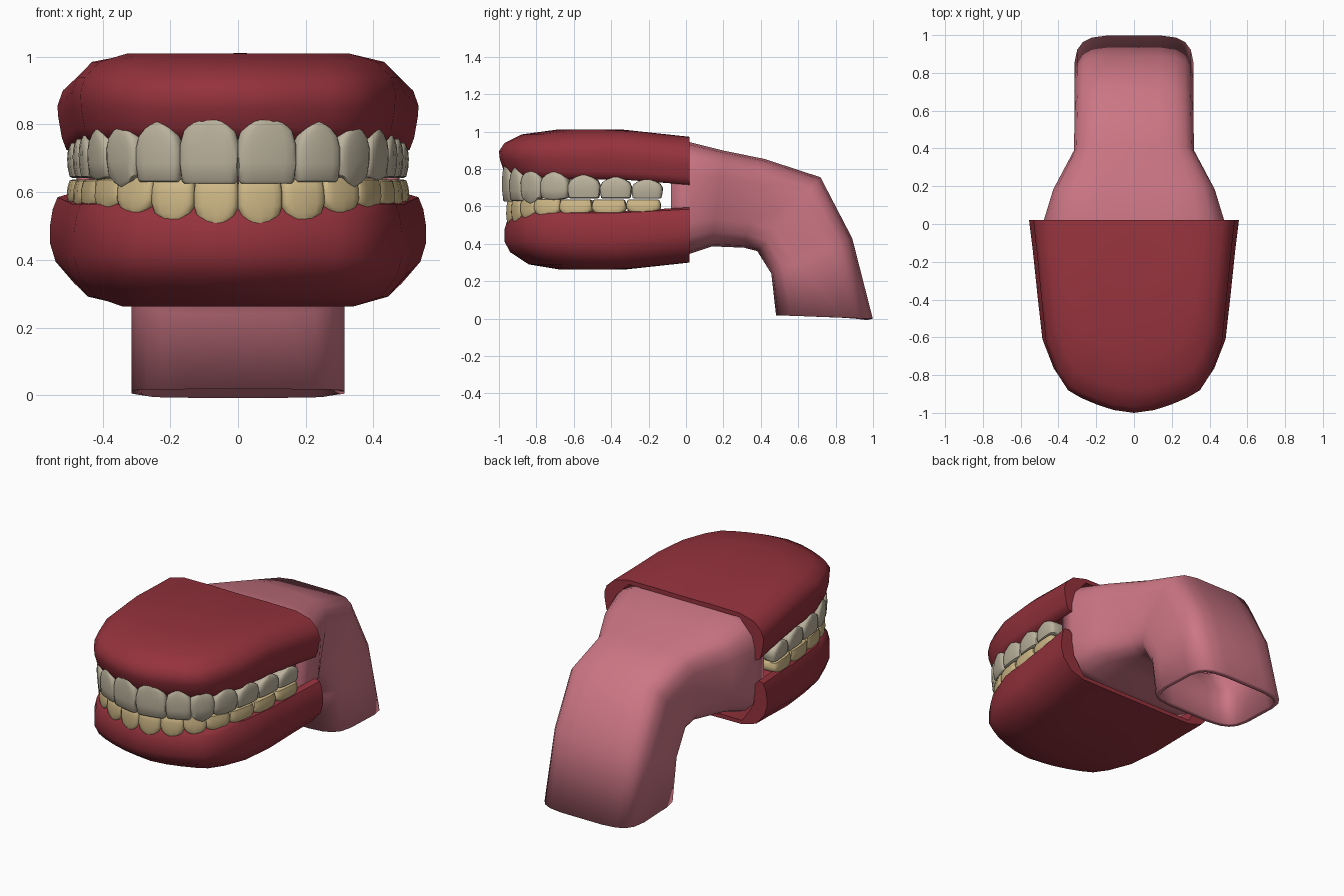
import bpy, bmesh, math
from mathutils import Vector

cube = bpy.data.objects.get("Cube")
if cube:
    bpy.data.objects.remove(cube, do_unlink=True)


def material(name, rgb):
    m = bpy.data.materials.new(name)
    m.use_nodes = True
    m.diffuse_color = (*rgb, 1)
    m.node_tree.nodes["Principled BSDF"].inputs["Base Color"].default_value = (*rgb, 1)
    return m


gum_red = material("gum_red", (0.30, 0.032, 0.046))
throat_pink = material("throat_pink", (0.60, 0.18, 0.23))
upper_ivory = material("upper_ivory", (0.50, 0.45, 0.34))
lower_yellow = material("lower_yellow", (0.62, 0.48, 0.24))


def finish(name, bm, mat, angle=40):
    bmesh.ops.remove_doubles(bm, verts=bm.verts[:], dist=0.0005)
    bmesh.ops.recalc_face_normals(bm, faces=bm.faces[:])
    mesh = bpy.data.meshes.new(name)
    bm.to_mesh(mesh)
    bm.free()
    mesh.materials.append(mat)
    obj = bpy.data.objects.new(name, mesh)
    bpy.context.collection.objects.link(obj)
    bpy.ops.object.select_all(action="DESELECT")
    obj.select_set(True)
    bpy.context.view_layer.objects.active = obj
    bpy.ops.object.shade_smooth_by_angle(angle=math.radians(angle))
    return obj


def bridge(bm, rows, closed):
    """Join rows of points with quads and return the vertex rows."""
    grid = [[bm.verts.new(p) for p in row] for row in rows]
    count = len(rows[0])
    for a, b in zip(grid, grid[1:]):
        for i in range(count if closed else count - 1):
            j = (i + 1) % count
            bm.faces.new((a[i], a[j], b[j], b[i]))
    return grid


# Jaw outline seen from above, from the front centre to the left back
BACK = 0.02
half = [(0, -1), (.11, -.985), (.2, -.957), (.29, -.92), (.36, -.88), (.42, -.79),
        (.48, -.63), (.505, -.4), (.53, -.15), (.55, BACK)]
outline = [(-x, y) for x, y in reversed(half[1:])] + half


def on_jaw(x, y, s, wide, deep):
    """Shrink an outline point towards the middle of the back edge."""
    return x * s * wide, BACK + (y - BACK) * s * deep


def make_gum(name, profile, wide, deep, tilt, edge):
    """Profile runs from the outer centre over the rim to the inner centre."""
    bm = bmesh.new()
    rows = []
    for s, z in profile:
        row = []
        for ox, oy in outline:
            x, y = on_jaw(ox, oy, s, wide, deep)
            rear = max(0, (y + .35) / .37)
            # The rim near the teeth and the outer side slope differently
            slope = tilt if abs(z - .65) > .2 else edge
            row.append((x, y, z + slope * rear))
        rows.append(row)
    bridge(bm, rows, False)
    bmesh.ops.remove_doubles(bm, verts=bm.verts[:], dist=0.0005)
    bmesh.ops.holes_fill(bm, edges=[e for e in bm.edges if e.is_boundary], sides=0)
    finish(name, bm, gum_red, 50)


make_gum("upper_gum",
         [(0, 1.01), (.35, 1.012), (.7, 1.01), (.88, .985), (.97, .94), (1, .895),
          (.995, .85), (.975, .79), (.95, .755), (.9, .745), (.86, .77), (.84, .9),
          (.7, .985), (0, .985)], .97, 1, -.04, -.03)
make_gum("lower_gum",
         [(0, .26), (.35, .26), (.7, .262), (.87, .29), (.97, .355), (1, .41),
          (1, .48), (.985, .53), (.96, .565), (.9, .575), (.86, .55), (.84, .4),
          (.7, .285), (0, .285)], 1.01, .97, .04, .02)


def walk(distance, wide, deep):
    """Point and direction at a distance along the left half of the jaw."""
    pts = [Vector(on_jaw(x, y, 1, wide, deep)) for x, y in half]
    for a, b in zip(pts, pts[1:]):
        step = (b - a).length
        if distance <= step:
            return a + (b - a) * (distance / step)
        distance -= step
    return pts[-1]


# Crown rings: height share, width, front bulge, back depth
CROWN = [(0, .84, .5, .45), (.04, .93, .75, .6), (.3, 1, .95, .85), (.55, 1, 1, 1),
         (.76, .86, .95, 1), (.9, .55, .85, .9), (1, .14, .7, .7)]


def make_teeth(name, teeth, wide, deep, mat):
    """Each tooth: width, biting height, root height, depth, tip length."""
    bm = bmesh.new()
    for side in (-1, 1):
        start = 0.002
        for width, bite, root, depth, tip in teeth:
            a, b = walk(start, wide, deep), walk(start + width, wide, deep)
            start += width
            along = (b - a).normalized()
            inward = Vector((-along.y, along.x))
            mid = (a + b) / 2
            rows = []
            for t, w, front, rear in CROWN:
                row = []
                for k in range(16):
                    ang = math.tau * k / 16
                    c, s = math.cos(ang), math.sin(ang)
                    u = math.copysign(abs(c) ** .6, c) * w * width * .5
                    v = math.copysign(abs(s) ** .6, s)
                    v = v * (depth * rear if v > 0 else .03 * front)
                    p = mid + along * u + inward * (v + .026)
                    z = bite + (root - bite) * t
                    # Pointed teeth drop towards the middle of the biting edge
                    z += tip * (1 - abs(c)) * max(0, 1 - t * 3)
                    row.append((p.x * side, p.y, z))
                rows.append(row)
            grid = bridge(bm, rows, True)
            bm.faces.new(grid[0])
            bm.faces.new(grid[-1])
    finish(name, bm, mat, 45)


make_teeth("upper_teeth",
           [(.18, .625, .83, .05, 0), (.145, .63, .808, .05, 0), (.14, .65, .795, .06, -.035),
            (.16, .645, .785, .1, -.01), (.175, .642, .768, .12, 0),
            (.17, .642, .757, .12, 0), (.165, .642, .745, .12, 0)], .95, .99, upper_ivory)
make_teeth("lower_teeth",
           [(.135, .64, .495, .05, 0), (.135, .64, .507, .05, 0), (.13, .64, .53, .06, .01),
            (.155, .64, .54, .1, 0), (.18, .637, .542, .12, 0),
            (.185, .637, .546, .12, 0), (.185, .637, .556, .12, 0)], .955, .965, lower_yellow)

# Throat: upper (y, z), lower (y, z) and half width of each section
sections = [((-.08, .94), (-.08, .35), .47), ((.02, .945), (.02, .345), .48),
            ((.2, .9), (.14, .385), .43), ((.42, .855), (.31, .378), .32),
            ((.72, .757), (.38, .36), .315), ((.89, .43), (.455, .24), .317),
            ((1, .0), (.48, .018), .317)]
bm = bmesh.new()
rows = []
for top, low, w in sections:
    top, low = Vector(top), Vector(low)
    row = []
    for k in range(20):
        ang = math.tau * (k + .5) / 20
        c, s = math.cos(ang), math.sin(ang)
        x = w * math.copysign(min(1, abs(c) ** .45), c)
        p = low.lerp(top, .5 + .5 * math.copysign(abs(s) ** .45, s))
        row.append((x, p.x, p.y))
    rows.append(row)
bridge(bm, rows, True)
throat = finish("throat", bm, throat_pink, 50)
shell = throat.modifiers.new("wall", "SOLIDIFY")
shell.thickness = 0.03
shell.offset = -1
